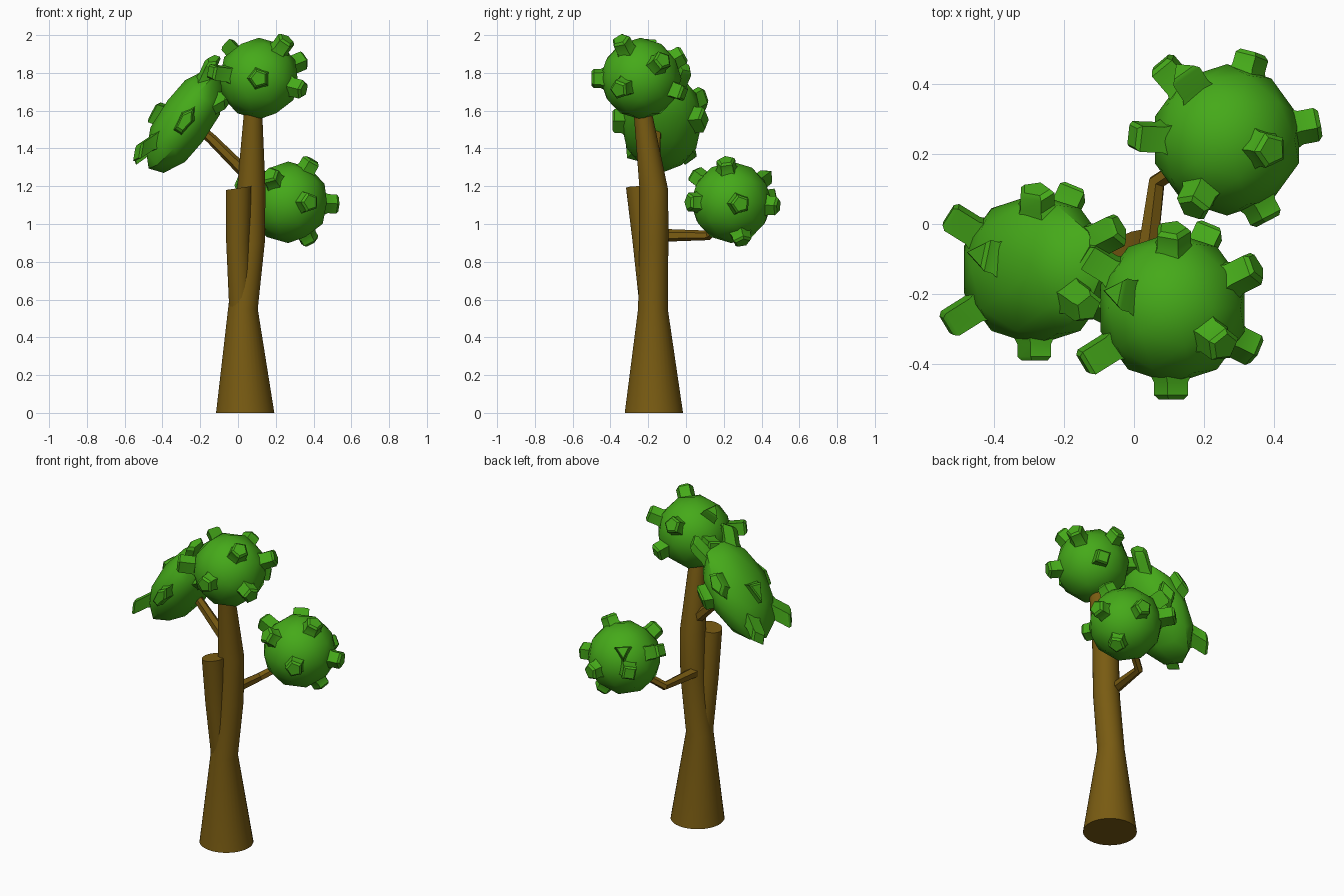
import bpy, bmesh, math
from mathutils import Matrix, Vector

if "Cube" in bpy.data.objects:
    bpy.data.objects.remove(bpy.data.objects["Cube"])


def material(name, color):
    m = bpy.data.materials.new(name)
    m.diffuse_color = color
    m.use_nodes = True
    m.node_tree.nodes["Principled BSDF"].inputs["Base Color"].default_value = m.diffuse_color
    return m


BARK = material("bark", (0.19, 0.105, 0.006, 1))
LEAF = material("leaf", (0.06, 0.40, 0.01, 1))


def finish(name, bm, mat, angle):
    bmesh.ops.recalc_face_normals(bm, faces=bm.faces)
    me = bpy.data.meshes.new(name)
    bm.to_mesh(me)
    bm.free()
    me.materials.append(mat)
    ob = bpy.data.objects.new(name, me)
    bpy.context.collection.objects.link(ob)
    bpy.ops.object.select_all(action='DESELECT')
    ob.select_set(True)
    bpy.context.view_layer.objects.active = ob
    bpy.ops.object.shade_smooth_by_angle(angle=math.radians(angle))
    return ob


def skin_rings(bm, rings):
    n = len(rings[0])
    for a, b in zip(rings, rings[1:]):
        for i in range(n):
            j = (i + 1) % n
            bm.faces.new((a[i], a[j], b[j], b[i]))
    bm.faces.new(rings[0][::-1])
    bm.faces.new(rings[-1])


def loft(name, sections, sides, axes=None, slope=0):
    """Tube through (x, y, z, radius) sections; horizontal rings, or along the path."""
    bm = bmesh.new()
    rings = []
    for k, (x, y, z, r) in enumerate(sections):
        rot = Matrix.Identity(3)
        if axes:
            p = Vector(sections[max(k - 1, 0)][:3])
            q = Vector(sections[min(k + 1, len(sections) - 1)][:3])
            rot = (q - p).to_track_quat('Z', 'Y').to_matrix()
        tilt = slope if k == len(sections) - 1 else 0
        ring = []
        for i in range(sides):
            a = math.tau * (i + 0.5) / sides
            v = Vector((r * math.cos(a), r * math.sin(a), tilt * r * math.cos(a)))
            ring.append(bm.verts.new(Vector((x, y, z)) + rot @ v))
        rings.append(ring)
    skin_rings(bm, rings)
    return finish(name, bm, BARK, 30)


def foliage(name, centre, studs, shear=0.0):
    """Faceted ball with chamfered studs at (x, y, z, sides) tip offsets."""
    bm = bmesh.new()
    bmesh.ops.create_icosphere(bm, subdivisions=2, radius=0.216)
    for x, y, z, sides in studs:
        tip = Vector((x, y, z))
        d = tip.length
        rot = tip.to_track_quat('Z', 'Y').to_matrix()
        rings = []
        for h, r in ((0.15, 0.085), (0.212, 0.053), (d - 0.012, 0.053), (d, 0.040)):
            rings.append([bm.verts.new(rot @ Vector((
                r * math.cos(math.tau * i / sides + 0.6),
                r * math.sin(math.tau * i / sides + 0.6), h))) for i in range(sides)])
        skin_rings(bm, rings)
    m = Matrix.Identity(4)
    m[2][0] = shear
    bmesh.ops.transform(bm, matrix=Matrix.Translation(centre) @ m, verts=bm.verts)
    return finish(name, bm, LEAF, 32)


# Trunk with flared foot and cut-off side stem
loft("trunk", [(.038, -.17, 0, .155), (.026, -.175, .55, .079), (.065, -.17, .9, .077),
               (.07, -.17, 1.18, .076), (.08, -.23, 1.6, .048)], 32)
loft("cut_stem", [(.015, -.18, .5, .06), (0, -.22, .9, .063), (.003, -.25, 1.19, .068)],
     20, slope=.15)

# Branches
loft("left_branch", [(.08, -.17, 1.23, .035), (-.14, -.16, 1.45, .028),
                     (-.22, -.15, 1.52, .025)], 6, axes=True)
loft("back_branch", [(.03, -.15, .94, .035), (.065, .12, .94, .026),
                     (.22, .22, 1.05, .024)], 6, axes=True)

# Foliage balls: the top and left ones share one stud pattern
studs = [(-.165, .045, .195, 3), (.15, -.11, .21, 5), (.24, .12, .10, 5),
         (.24, -.12, -.06, 5), (0, -.26, 0, 5), (-.25, .155, .02, 4),
         (-.255, -.16, .035, 4), (0, .23, .13, 5), (.11, .23, -.08, 4)]
foliage("top_foliage", (.11, -.24, 1.77), studs)
foliage("left_foliage", (-.28, -.13, 1.545), studs, shear=.8)
foliage("back_foliage", (.265, .24, 1.115),
        [(-.19, .22, .03, 4), (-.13, .2, .15, 3), (-.27, .01, .12, 4), (.07, .25, -.02, 5),
         (.265, .05, -.01, 5), (.13, -.03, .225, 5), (.12, -.23, 0, 5),
         (-.1, -.2, .15, 5), (.12, .06, -.215, 5)])
